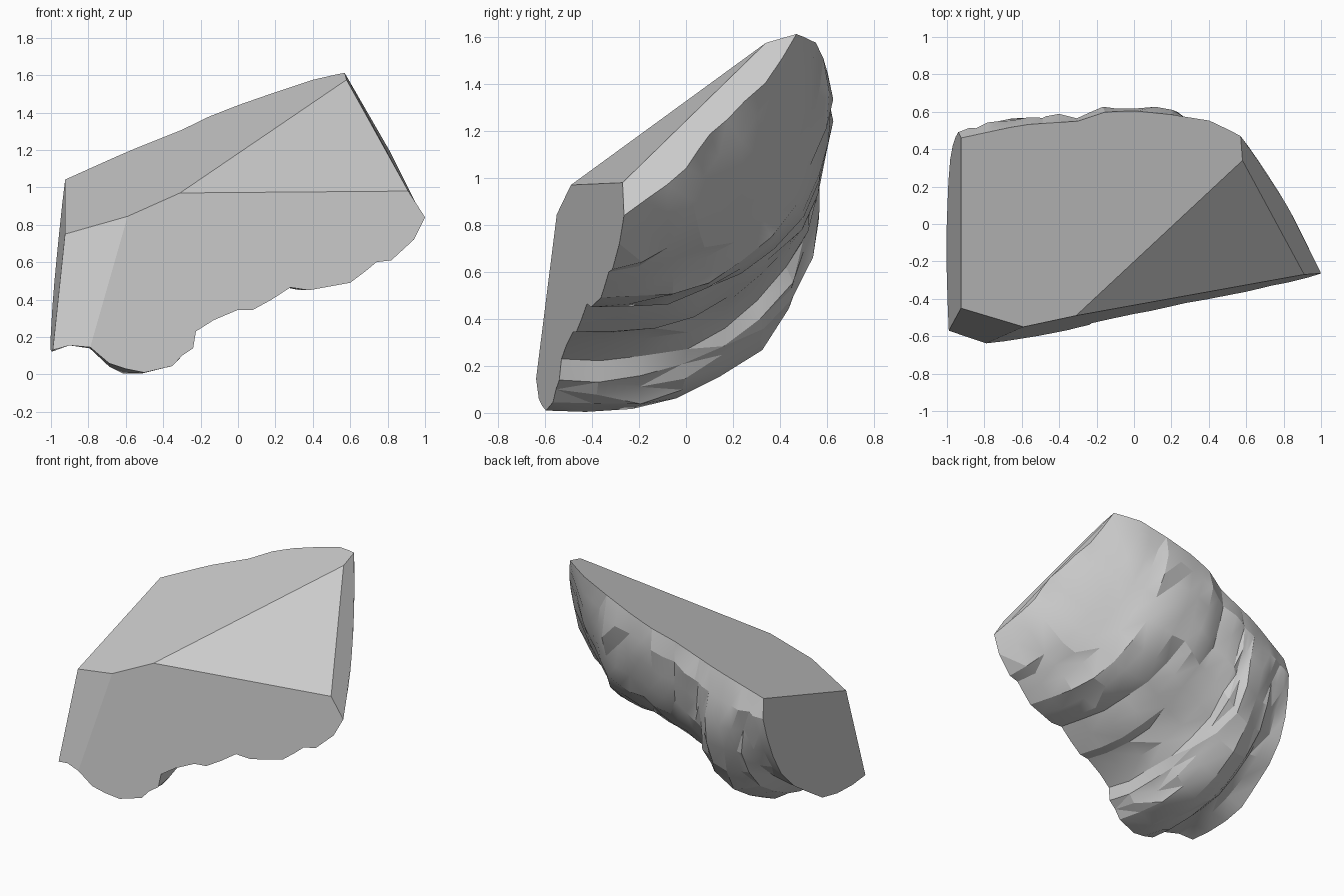
import bpy, bmesh, math, random
from mathutils import Vector

if "Cube" in bpy.data.objects:
    bpy.data.objects.remove(bpy.data.objects["Cube"])

random.seed(11)

# planes of the clean cuts
def top_z(x, y):
    return 0.75 + 0.38 * (x + 0.925) + 0.32 * (y + 0.45)

def front_y(x, z):
    return -0.55 + 0.18 * (x + 0.59) + 0.075 * (z - 0.84)

def left_x(y, z):
    return -0.925 - 0.035 * (y + 0.45) + 0.112 * (z - 0.75)

def sample(pts, x):
    for (x0, y0), (x1, y1) in zip(pts, pts[1:]):
        if x <= x1:
            return y0 + (y1 - y0) * (x - x0) / (x1 - x0)
    return pts[-1][1]

# ragged lower edge of the front (x, z) and back edge of the top (x, y)
LOWER = [(-.99, .13), (-.9, .155), (-.79, .145), (-.69, .06), (-.6, .03), (-.5, .01),
         (-.35, .045), (-.3, .1), (-.24, .14), (-.225, .23), (-.13, .29), (0, .345),
         (.08, .345), (.18, .4), (.28, .465), (.38, .45), (.49, .47), (.6, .49),
         (.68, .55), (.74, .6), (.82, .61), (.94, .72), (1, .84)]
BACK = [(-.925, .46), (-.6, .53), (-.3, .55), (-.15, .6), (0, .605), (.2, .585),
        (.42, .55), (.57, .47)]
# depth and height of the rounded underside, and of the straight right border
ROUND = [(0, 0), (.15, 0), (.32, .02), (.48, .065), (.63, .145), (.77, .25),
         (.89, .39), (.96, .545), (1.005, .71), (1.03, .86), (1, 1)]
RIGHT = [(0, 0), (.13, .09), (.25, .17), (.36, .26), (.43, .36), (.50, .45),
         (.60, .53), (.70, .63), (.82, .73), (.92, .87), (1, 1)]
ROWS, COLS = len(ROUND), len(LOWER)

def corner_y(x, z):
    return front_y(x, z) if x > -.8 else -.57 - .07 * (x + .99) / .2

bm = bmesh.new()

# rough underside: grid of ribs running from front edge to back edge
grid = []
for i, (x, z) in enumerate(LOWER):
    s = (x + .99) / 1.99
    p0 = Vector((x, corner_y(x, z), z))
    tx = -.925 + 1.495 * s ** 1.25
    ty = sample(BACK, tx)
    p1 = Vector((tx, ty, top_z(tx, ty)))
    w = max(0, (s - .78) / .22) ** 1.4
    lump = .06 * math.exp(-((s - .27) / .12) ** 2)    # fuller lower left lobe
    rib = []
    for j in range(ROWS):
        a = ROUND[j][0] * (1 - w) + RIGHT[j][0] * w
        b = ROUND[j][1] * (1 - w) + RIGHT[j][1] * w
        bow = math.sin(math.pi * j / (ROWS - 1))
        p = Vector((p0.x + (p1.x - p0.x) * a + .03 * s * bow,
                    p0.y + (p1.y - p0.y) * a,
                    p0.z + (p1.z - p0.z) * b))
        if 0 < j < ROWS - 1 and 0 < i < COLS - 1:
            n = Vector((.2, .3 + .7 * a, -1 + .8 * a)).normalized()
            p += n * (random.uniform(-.018, .016) + lump * bow)
            p.x += random.uniform(-.012, .012)
            p.z = max(p.z, 0)
        if i == 0:
            p.z -= .03 * bow if j < 4 else 0
            p.x = left_x(p.y, p.z)
        rib.append(bm.verts.new(p))
    grid.append(rib)

for i in range(COLS - 1):
    for j in range(ROWS - 1):
        a, b, c, d = grid[i][j], grid[i + 1][j], grid[i + 1][j + 1], grid[i][j + 1]
        if (a.co - c.co).length < (b.co - d.co).length:
            bm.faces.new((a, b, c)); bm.faces.new((a, c, d))
        else:
            bm.faces.new((a, b, d)); bm.faces.new((b, c, d))

# corners of the clean cuts
def corner(x, y, z):
    return bm.verts.new((x, y, z))

B = corner(-.925, -.45, .75)
C = corner(-.59, -.55, .845)
D = corner(-.31, -.49, .97)
E = corner(.58, .34, 1.575)
G = corner(.91, -.27, .98)
lower = [r[0] for r in grid]
back = [r[-1] for r in grid]

bm.faces.new([B, C, D, E] + back[::-1])         # sloping top
bm.faces.new([D, G, E])                         # triangular bevel
bm.faces.new([C] + lower[2:] + [G, D])          # front
bm.faces.new([B] + lower[:3] + [C])             # front left bevel
bm.faces.new([B] + grid[0][::-1])               # left end
bm.faces.new([E, G] + grid[-1])                 # right end
bmesh.ops.recalc_face_normals(bm, faces=bm.faces)

mesh = bpy.data.meshes.new("rock")
bm.to_mesh(mesh)
bm.free()
rock = bpy.data.objects.new("rock", mesh)
bpy.context.collection.objects.link(rock)
bpy.context.view_layer.objects.active = rock
rock.select_set(True)
bpy.ops.object.shade_smooth_by_angle(angle=math.radians(18))
